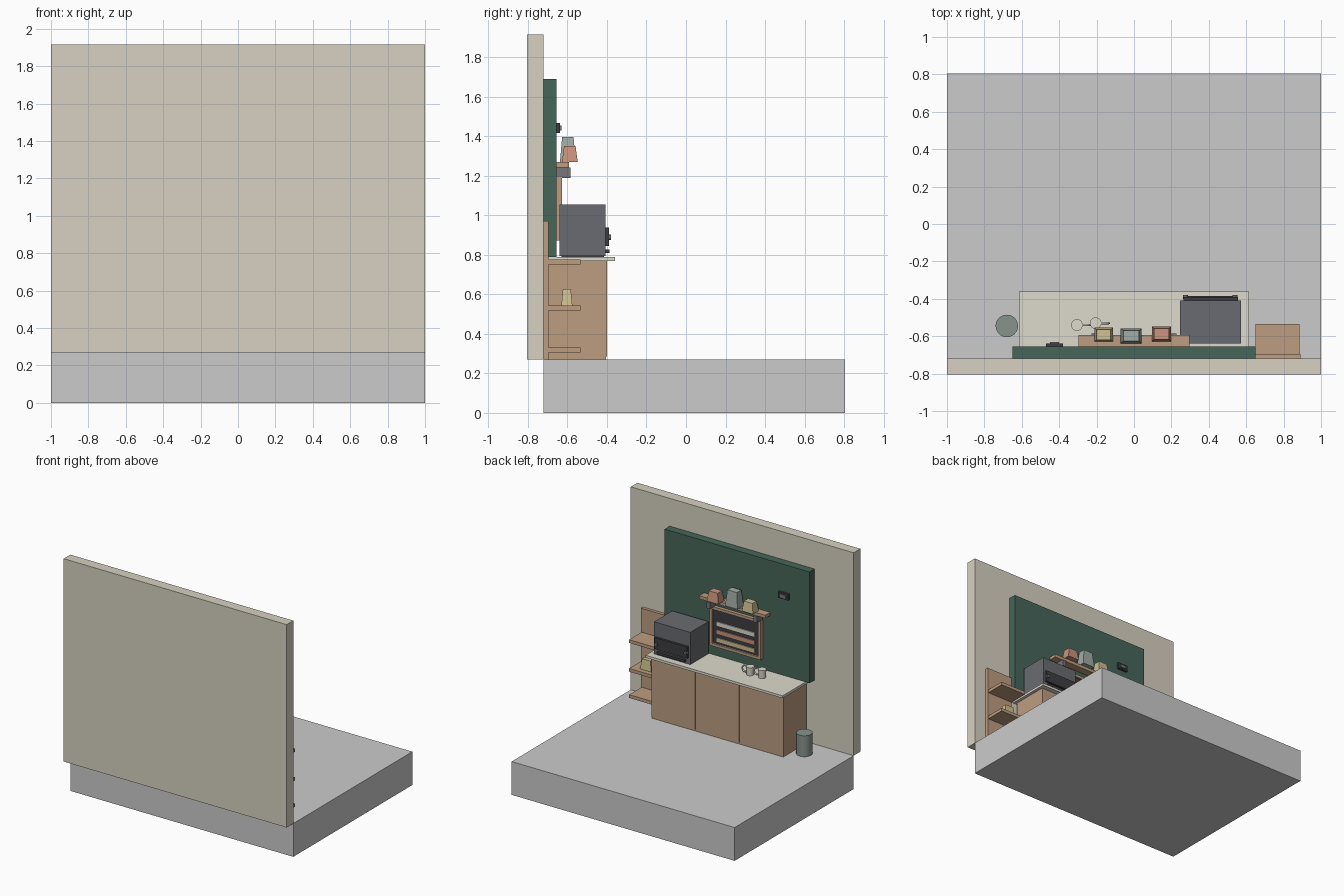
import bpy, bmesh, math
from mathutils import Matrix, Vector

if "Cube" in bpy.data.objects:
    bpy.data.objects.remove(bpy.data.objects["Cube"])


def mat(name, hexcol):
    rgb = [int(hexcol[i:i + 2], 16) / 255 for i in (0, 2, 4)]
    m = bpy.data.materials.new(name)
    m.diffuse_color = (*[c ** 2.2 for c in rgb], 1)
    m.use_nodes = True
    m.node_tree.nodes["Principled BSDF"].inputs["Base Color"].default_value = m.diffuse_color
    return m


PLASTER = mat("plaster", "D6D0C0")
GREEN = mat("green_paint", "48665A")
WOOD = mat("wood", "BC9C80")
STONE = mat("pale_stone", "DDD9CC")
STEEL = mat("dark_steel", "696B70")
BLACK = mat("black", "404044")
GREY = mat("bracket_grey", "77757B")
ORANGE = mat("orange_paper", "C9927A")
SAGE = mat("sage_paper", "A0ABA4")
YELLOW = mat("yellow_paper", "CDBE90")
BIN = mat("bin_grey_green", "86928B")


def finish(bm, name, material, smooth=False):
    me = bpy.data.meshes.new(name)
    bm.to_mesh(me)
    bm.free()
    ob = bpy.data.objects.new(name, me)
    bpy.context.collection.objects.link(ob)
    if material:
        me.materials.append(material)
    if smooth:
        bpy.context.view_layer.objects.active = ob
        ob.select_set(True)
        bpy.ops.object.shade_smooth_by_angle(angle=math.radians(35))
        ob.select_set(False)
    return ob


def box(name, x, y, z, material=None, taper=(1, 1)):
    """Box from (min, max) ranges; taper scales the top face in x and y."""
    bm = bmesh.new()
    bmesh.ops.create_cube(bm, size=1)
    for v in bm.verts:
        sx, sy = taper if v.co.z > 0 else (1, 1)
        v.co = Vector((sum(x) / 2 + v.co.x * sx * (x[1] - x[0]),
                       sum(y) / 2 + v.co.y * sy * (y[1] - y[0]),
                       sum(z) / 2 + v.co.z * (z[1] - z[0])))
    return finish(bm, name, material)


def cylinder(name, centre, r, h, material, axis='Z', sides=24, r2=None):
    bm = bmesh.new()
    rot = Matrix.Rotation(-math.pi / 2, 4, 'X') if axis == 'Y' else Matrix()
    bmesh.ops.create_cone(bm, cap_ends=True, segments=sides, radius1=r, radius2=r2 or r,
                          depth=h, matrix=Matrix.Translation(centre) @ rot)
    return finish(bm, name, material, True)


# Room: floor slab, wall and painted panel
box("floor_slab", (-1, 1), (-.72, .805), (0, .27))
box("wall", (-1, 1), (-.805, -.72), (.27, 1.915), PLASTER)
box("wall_panel", (-.65, .65), (-.72, -.655), (.79, 1.69), GREEN)

# Counter with three flush doors
box("counter_body", (-.59, .59), (-.70, -.404), (.27, .77), WOOD)
for i in range(3):
    x = -.59 + i * .3933
    box(f"counter_door_{i + 1}", (x + .001, x + .392), (-.404, -.40), (.285, .77), WOOD)
box("counter_top", (-.615, .615), (-.72, -.36), (.77, .79), STONE)

# Oven
box("oven_body", (.246, .572), (-.64, -.408), (.795, 1.055), STEEL)
box("oven_base", (.256, .562), (-.63, -.415), (.79, .795), BLACK)
box("oven_door", (.265, .555), (-.408, -.39), (.845, .938), BLACK)
box("oven_lower_bar", (.285, .535), (-.408, -.386), (.81, .828), BLACK)
for i, x in enumerate((.275, .54)):
    cylinder(f"oven_knob_{i + 1}", (x, -.39, .888), .014, .022, STEEL, 'Y', 16)

# Low shelf unit beside the counter
box("side_shelf_back", (.65, .89), (-.72, -.695), (.27, .97), WOOD)
for i, z in enumerate((.305, .518, .751)):
    box(f"side_shelf_{i + 1}", (.65, .885), (-.695, -.535), (z, z + .026), WOOD)

# Framed menu board with plain coloured strips
box("menu_board", (-.215, .215), (-.655, -.642), (.885, 1.18), BLACK)
for s, side in ((-1, "right"), (1, "left")):
    box(f"menu_frame_{side}", sorted((s * .23, s * .208)), (-.655, -.627), (.873, 1.193), WOOD)
for z, side in ((.873, "bottom"), (1.171, "top")):
    box(f"menu_frame_{side}", (-.208, .208), (-.655, -.627), (z, z + .022), WOOD)
for i, (z, m) in enumerate(((1.06, STONE), (.995, ORANGE), (.93, YELLOW))):
    box(f"menu_strip_{i + 1}", (-.17, .17), (-.642, -.634), (z - .016, z + .016), m)

# Wall shelf and brackets
box("wall_shelf", (-.297, .297), (-.655, -.593), (1.243, 1.269), WOOD)
for i, x in enumerate((-.21, .21)):
    box(f"shelf_bracket_{i + 1}", (x - .016, x + .016), (-.655, -.585), (1.19, 1.243), GREY)

# Tapered paper bags: x centre, y centre, base z, width, depth, height, paper
bags = ((.147, -.588, 1.269, .104, .08, .082, ORANGE),
        (-.015, -.598, 1.269, .112, .08, .128, SAGE),
        (-.162, -.592, 1.269, .10, .075, .08, YELLOW),
        (.765, -.603, .544, .10, .056, .083, YELLOW))
for i, (x, y, z, w, d, h, m) in enumerate(bags):
    box(f"paper_bag_{i + 1}", (x - w / 2, x + w / 2), (y - d / 2, y + d / 2),
        (z, z + h), m, (.75, .72))

# Wall switch
box("switch_plate", (-.47, -.38), (-.655, -.638), (1.416, 1.467), BLACK)
box("switch_button", (-.45, -.40), (-.638, -.63), (1.428, 1.455), GREY)

# Mugs with ring handles
for i, (x, y) in enumerate(((-.305, -.54), (-.205, -.53))):
    cylinder(f"mug_{i + 1}", (x, y, .823), .028, .066, STONE, r2=.031)
    bpy.ops.mesh.primitive_torus_add(location=(x + .046, y, .825), rotation=(math.pi / 2, 0, 0),
                                     major_radius=.025, minor_radius=.006,
                                     major_segments=20, minor_segments=8)
    handle = bpy.context.object
    handle.name = f"mug_handle_{i + 1}"
    handle.data.materials.append(STONE)
    bpy.ops.object.shade_smooth_by_angle(angle=math.radians(60))
    handle.select_set(False)

# Waste bin
cylinder("waste_bin", (-.68, -.545, .355), .06, .17, BIN)
